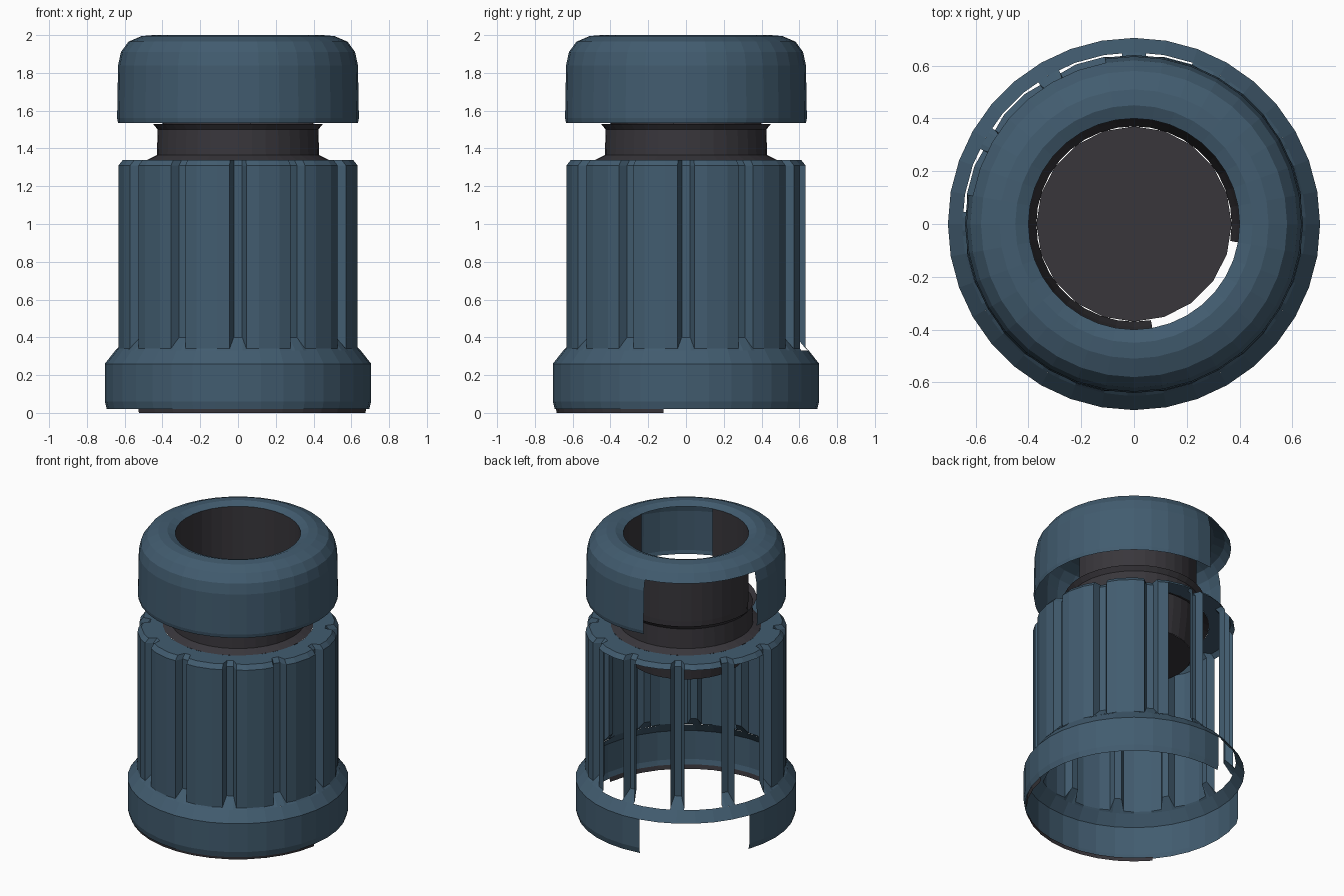
import bpy, math

if "Cube" in bpy.data.objects:
    bpy.data.objects.remove(bpy.data.objects["Cube"])

def material(name, rgb):
    m = bpy.data.materials.new(name)
    m.diffuse_color = (*rgb, 1)
    m.use_nodes = True
    m.node_tree.nodes["Principled BSDF"].inputs["Base Color"].default_value = m.diffuse_color
    return m

BLUE = material("slate blue", (0.054, 0.107, 0.160))
DARK = material("charcoal", (0.040, 0.037, 0.044))

def build(name, verts, faces, mat):
    me = bpy.data.meshes.new(name)
    me.from_pydata(verts, [], faces)
    me.materials.append(mat)
    me.validate()
    ob = bpy.data.objects.new(name, me)
    bpy.context.collection.objects.link(ob)
    return ob

def polar(r, deg, z):
    a = math.radians(deg)
    return (r * math.cos(a), r * math.sin(a), z)

def inside(deg, lo, hi):
    return (deg - lo) % 360 < hi - lo

def revolve(name, profile, mat, seg=36, gap=None, gap_rows=None, keep=None):
    """Open lathe shell, with an optional missing sector in some rows."""
    step = 360 / seg
    verts = [polar(r, i * step, z) for i in range(seg) for r, z in profile]
    n, faces = len(profile), []
    for i in range(seg):
        mid = (i + 0.5) * step
        for j in range(n - 1):
            if gap and (gap_rows is None or j in gap_rows) and inside(mid, *gap):
                continue
            if keep and not inside(mid, *keep):
                continue
            k = (i + 1) % seg
            faces.append((i*n + j, k*n + j, k*n + j + 1, i*n + j + 1))
    return build(name, verts, faces, mat)

# Rounded top ring, open on the back left below the shoulder
revolve("top_ring", [(.635, 1.535), (.64, 1.56), (.635, 1.84), (.62, 1.91),
                     (.58, 1.965), (.51, 1.995), (.45, 2.0), (.40, 1.98)],
        BLUE, gap=(103, 172), gap_rows=(0, 1, 2))

# Inner tube with its open sector, and the floor disc
revolve("inner_tube", [(.37, 1.12), (.39, 1.30), (.40, 1.54), (.40, 1.98)],
        DARK, gap=(-82, -14))
build("tube_floor", [polar(.37, i * 18, 1.12) for i in range(20)],
      [tuple(range(20))], DARK)

# Neck between ring and barrel
revolve("neck", [(.48, 1.34), (.43, 1.365), (.425, 1.50), (.45, 1.53)], DARK)

# Fluted barrel: twelve grooves, outer lands missing on the back left
GROOVES = 12
SECTION = [(-2.2, .585), (2.2, .585), (4, .635), (10, .643), (20, .643), (26, .635)]
ring = [(g * 30 + a, r) for g in range(GROOVES) for a, r in SECTION]
verts, faces = [], []
for a, r in ring:
    groove = r < .6
    verts += [polar(.65, a, .33),
              polar(r, a, .40 if groove else .34),
              polar(r, a, 1.31),
              polar(r - .025, a, 1.34),
              polar(.48, a, 1.34)]
for i in range(len(ring)):
    k = (i + 1) % len(ring)
    land = i % 6 in (2, 3, 4)
    missing = land and inside(ring[i][0] + 5, 75, 178)
    for j in range(4):
        if missing and j < 2:
            continue
        faces.append((i*5 + j, k*5 + j, k*5 + j + 1, i*5 + j + 1))
build("fluted_barrel", verts, faces, BLUE)

# Base flange, outer wall open on the back left
revolve("base_flange", [(.695, .02), (.705, .06), (.705, .26), (.65, .33)],
        BLUE, gap=(102, 164), gap_rows=(0, 1))

# Narrow dark lip under the front of the flange
revolve("base_lip", [(.69, .03), (.685, .0)], DARK, keep=(-140, -10))
